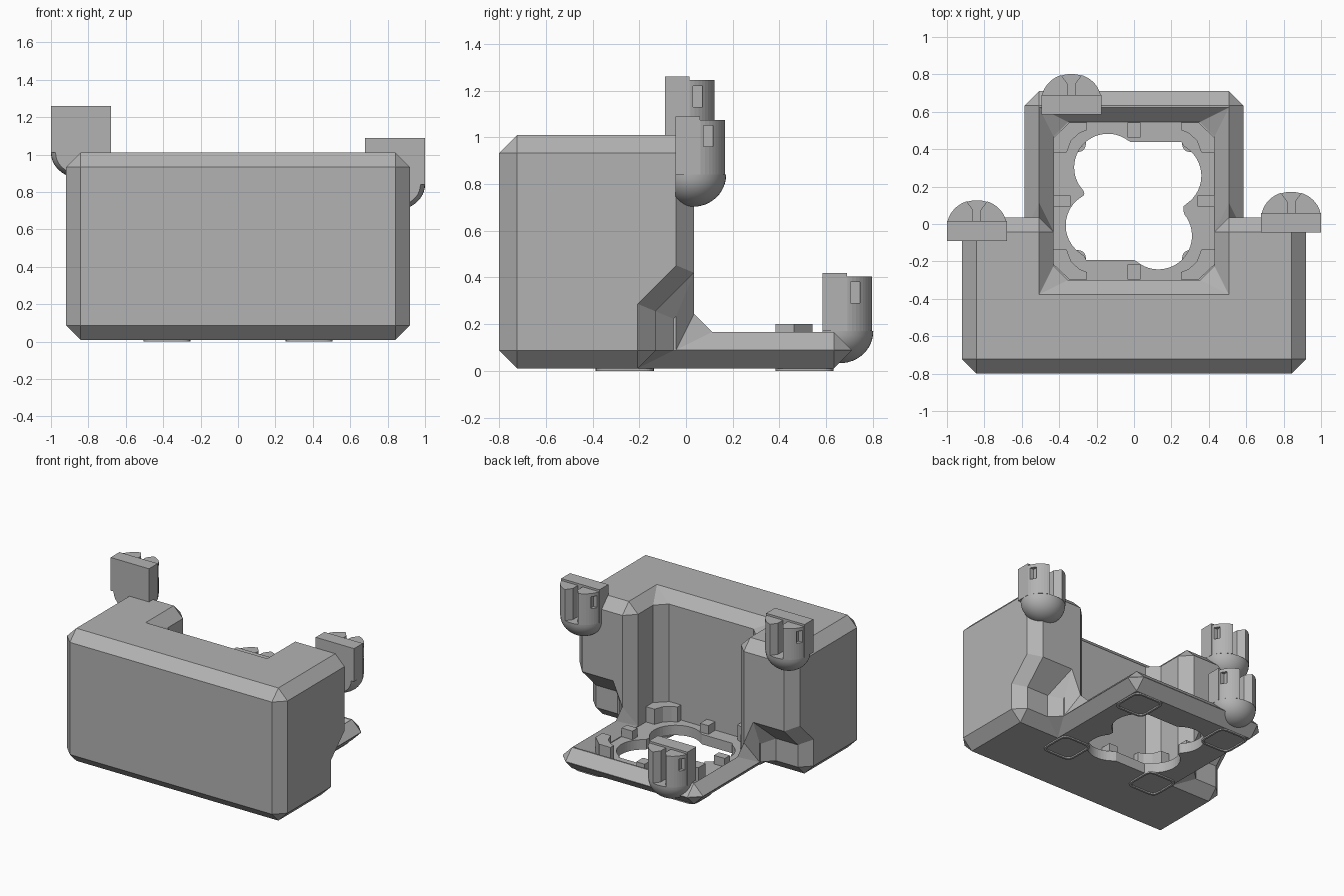
import bpy, bmesh, math
from mathutils import Vector

if "Cube" in bpy.data.objects:
    bpy.data.objects.remove(bpy.data.objects["Cube"], do_unlink=True)

grey = bpy.data.materials.new("plain_grey")
grey.use_nodes = True
grey.diffuse_color = (0.45, 0.45, 0.45, 1)
grey.node_tree.nodes["Principled BSDF"].inputs["Base Color"].default_value = grey.diffuse_color

CHAMFER = 0.077
FLOOR = 0.085
MID_Y = 0.1225


def finish(name, bm):
    bmesh.ops.recalc_face_normals(bm, faces=bm.faces)
    mesh = bpy.data.meshes.new(name)
    bm.to_mesh(mesh)
    bm.free()
    mesh.materials.append(grey)
    obj = bpy.data.objects.new(name, mesh)
    bpy.context.scene.collection.objects.link(obj)
    return obj


def add_prism(bm, outline, low, high, place):
    """Extrude a 2D outline; place(a, b, h) maps it into space."""
    rings = [[bm.verts.new(place(a, b, h)) for a, b in outline] for h in (low, high)]
    bm.faces.new(rings[0])
    bm.faces.new(rings[1])
    n = len(outline)
    for i in range(n):
        j = (i + 1) % n
        bm.faces.new((rings[0][i], rings[0][j], rings[1][j], rings[1][i]))


def upright(a, b, h):
    return (a, b, h)


def add_box(bm, x0, x1, y0, y1, z0, z1):
    add_prism(bm, [(x0, y0), (x1, y0), (x1, y1), (x0, y1)], z0, z1, upright)


def box(name, *bounds):
    bm = bmesh.new()
    add_box(bm, *bounds)
    return finish(name, bm)


def cut(obj, cutter):
    """Subtract the cutter for good and throw it away."""
    mod = obj.modifiers.new("cut", "BOOLEAN")
    mod.operation = "DIFFERENCE"
    mod.solver = "EXACT"
    mod.object = cutter
    bpy.context.view_layer.update()
    graph = bpy.context.evaluated_depsgraph_get()
    mesh = bpy.data.meshes.new_from_object(obj.evaluated_get(graph))
    obj.modifiers.clear()
    obj.data = mesh
    mesh.materials.clear()
    mesh.materials.append(grey)
    for p in mesh.polygons:
        p.material_index = 0
    bpy.data.objects.remove(cutter, do_unlink=True)


# Housing: block with open back, undercut wings and a rear tray
housing = box("housing", -0.92, 0.92, -0.8, 0.71, 0.01, 1.01)
cut(housing, box("rear_cut", -2, 2, 0.035, 2, 0.167, 2))
undercut = [(-0.13, -1), (-0.13, 0.255), (0.1, 0.485), (2, 0.485), (2, -1)]
for side in (-1, 1):
    bm = bmesh.new()
    add_prism(bm, undercut, 0.585, 2, lambda a, b, h: (side * h, a, b))
    cut(housing, finish("wing_cut", bm))
cut(housing, box("cavity_cut", -0.43, 0.43, -0.3, 0.545, FLOOR, 2))

# Chamfer every square edge except around the tray floor
bm = bmesh.new()
bm.from_mesh(housing.data)
bmesh.ops.remove_doubles(bm, verts=bm.verts, dist=0.0005)
bmesh.ops.dissolve_limit(bm, angle_limit=0.02, verts=bm.verts, edges=bm.edges)
square = [e for e in bm.edges if len(e.link_faces) == 2
          and e.calc_face_angle() > 1.0
          and not all(abs(v.co.z - FLOOR) < 0.002 for v in e.verts)]
bmesh.ops.bevel(bm, geom=square, offset=CHAMFER, offset_type="OFFSET", segments=1,
                profile=0.5, affect="EDGES", clamp_overlap=False, loop_slide=False)
bmesh.ops.recalc_face_normals(bm, faces=bm.faces)
bm.to_mesh(housing.data)
bm.free()

# Four-lobed opening in the tray floor
lobes = [(-0.14, 0.18), (0.18, 0.135), (-0.185, -0.13), (0.13, -0.185)]
LOBE_R = 0.18


def opening_radius(t):
    d = Vector((math.cos(t), math.sin(t)))
    best = min(0.265 / max(abs(d.x), 1e-6), 0.315 / max(abs(d.y), 1e-6))
    for c in map(Vector, lobes):
        along = c.dot(d)
        disc = along * along - c.length_squared + LOBE_R ** 2
        if disc > 0:
            best = max(best, along + math.sqrt(disc))
    return best


outline = []
for i in range(120):
    t = math.tau * i / 120
    r = opening_radius(t)
    outline.append((r * math.cos(t), MID_Y + r * math.sin(t)))
bm = bmesh.new()
add_prism(bm, outline, -0.5, 0.14, upright)
cut(housing, finish("opening_cut", bm))

# Corner posts with hollowed inner sides
post = [(0.25, 0.42), (0.25, 0.38), (0.29, 0.365), (0.335, 0.325), (0.36, 0.26),
        (0.43, 0.26), (0.43, 0.34), (0.345, 0.42)]
bm = bmesh.new()
for sx in (-1, 1):
    for sy in (-1, 1):
        add_prism(bm, post, 0.07, 0.2, lambda a, b, h: (sx * a, MID_Y + sy * b, h))
finish("corner_posts", bm)

# Small tabs halfway along each tray side
bm = bmesh.new()
for s in (-1, 1):
    add_box(bm, -0.035, 0.035, MID_Y + s * 0.38 - 0.04, MID_Y + s * 0.38 + 0.04, 0.07, 0.15)
    add_box(bm, s * 0.385 - 0.045, s * 0.385 + 0.045, MID_Y - 0.03, MID_Y + 0.03, 0.07, 0.15)
finish("tray_tabs", bm)

# Thin rounded square rings under the base
bm = bmesh.new()
N = 40
for cx in (-0.38, 0.38):
    for cy in (MID_Y - 0.385, MID_Y + 0.385):
        loops = []
        for size, z in ((0.125, 0), (0.125, 0.012), (0.11, 0.012), (0.11, 0)):
            loop = []
            for i in range(N):
                c, s = math.cos(math.tau * i / N), math.sin(math.tau * i / N)
                x = math.copysign(abs(c) ** 0.35, c) * size
                y = math.copysign(abs(s) ** 0.35, s) * size
                loop.append(bm.verts.new((cx + x, cy + y, z)))
            loops.append(loop)
        for k in range(4):
            a, b = loops[k], loops[(k + 1) % 4]
            for i in range(N):
                j = (i + 1) % N
                bm.faces.new((a[i], a[j], b[j], b[i]))
finish("base_rings", bm)


# Cable clips: back plate, two curved jaws and a round bottom
def clip(name, cx, y0, top):
    low = top - 0.25
    box(name + "_plate", cx - 0.16, cx + 0.16, y0, y0 + 0.105, low, top)

    jaw = [(0.02, 0.09), (0.16, 0.09)]
    for i in range(1, 11):
        t = math.radians(7 * i)
        jaw.append((0.16 * math.cos(t), 0.075 + 0.145 * math.sin(t)))
    jaw.append((0.02, 0.165))
    for s, label in ((-1, "_right_jaw"), (1, "_left_jaw")):
        bm = bmesh.new()
        add_prism(bm, jaw, low, top - 0.015, lambda a, b, h: (cx + s * a, y0 + b, h))
        part = finish(name + label, bm)
        x0, x1 = sorted((cx + s * 0.12, cx + s * 0.25))
        cut(part, box("window_cut", x0, x1, y0 + 0.12, y0 + 0.16, top - 0.13, top - 0.04))

    bm = bmesh.new()
    bmesh.ops.create_uvsphere(bm, u_segments=40, v_segments=24, radius=1)
    for v in bm.verts:
        v.co = (cx + v.co.x * 0.16, y0 + 0.075 + v.co.y * 0.142, low + v.co.z * 0.137)
    for point, normal in (((cx, y0, low), (0, 0, 1)), ((cx, y0, low), (0, -1, 0))):
        geom = bm.verts[:] + bm.edges[:] + bm.faces[:]
        res = bmesh.ops.bisect_plane(bm, geom=geom, plane_co=point, plane_no=normal,
                                     clear_outer=True)
        rim = [e for e in bm.edges if e.is_boundary]
        bmesh.ops.holes_fill(bm, edges=rim, sides=0)
    dome = finish(name + "_dome", bm)
    dome.data.shade_smooth()
    dome.data.set_sharp_from_angle(angle=math.radians(35))


clip("right_clip", -0.84, -0.09, 1.26)
clip("left_clip", 0.84, -0.045, 1.09)
clip("rear_clip", -0.335, 0.585, 0.42)
